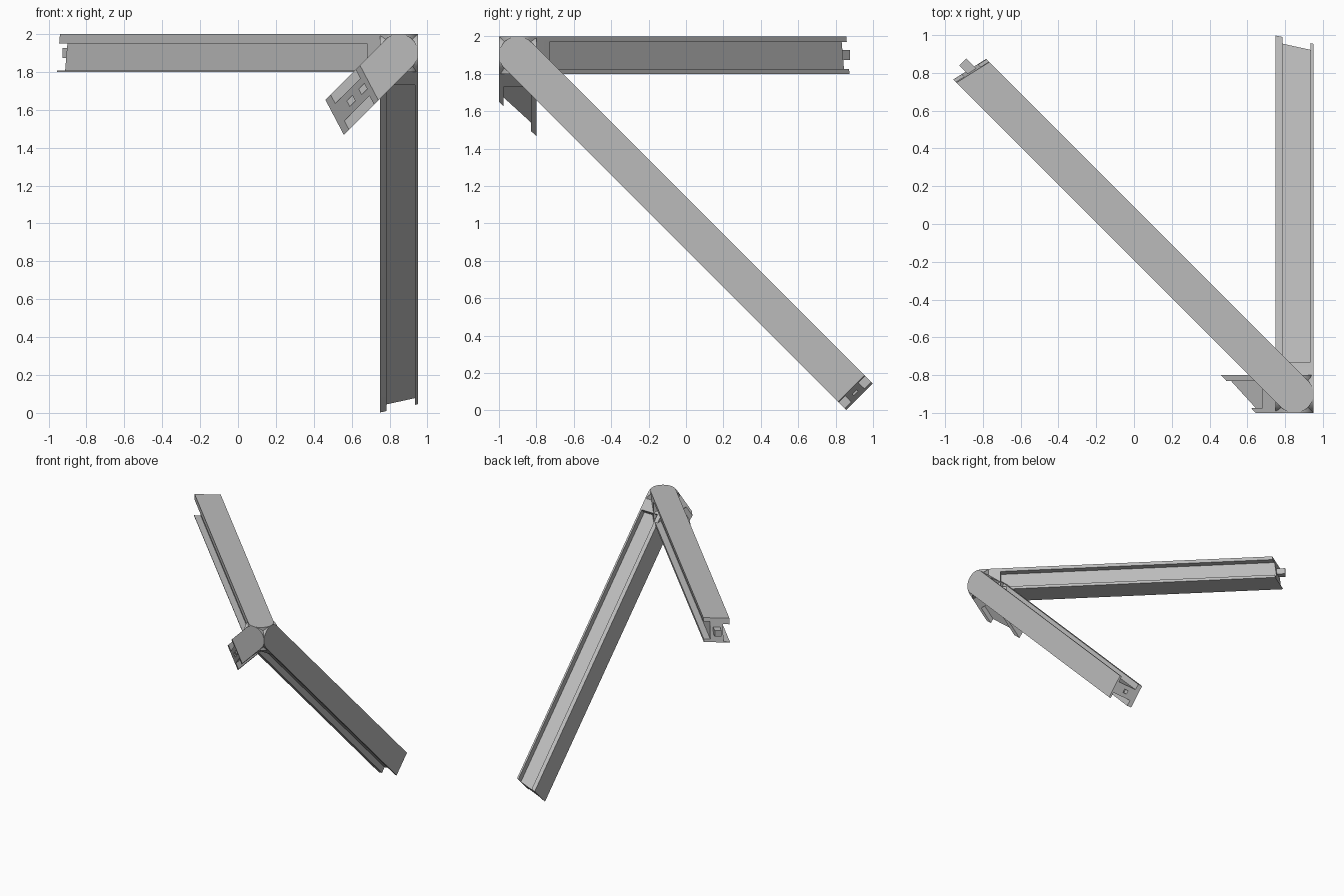
import bpy, bmesh, math
from mathutils import Matrix, Vector

old = bpy.data.objects.get("Cube")
if old:
    bpy.data.objects.remove(old, do_unlink=True)

grey = bpy.data.materials.new("plain_grey")
grey.use_nodes = True
COLOUR = (0.5, 0.5, 0.5, 1)
grey.diffuse_color = COLOUR
grey.node_tree.nodes["Principled BSDF"].inputs["Base Color"].default_value = COLOUR

PIVOT = Vector((0.85, -0.9, 1.9))
R = 0.1              # half width of every arm
START = 0.14         # where the side channels begin
WEB = 0.05           # half thickness of the web between the channels


def frame(along, normal):
    """Arm axes: x along the arm, y across it, z normal to the plates."""
    t, w = Vector(along).normalized(), Vector(normal)
    return Matrix.Translation(PIVOT) @ Matrix((t, w.cross(t), w)).transposed().to_4x4()


def make_object(name, bm, matrix):
    bmesh.ops.recalc_face_normals(bm, faces=bm.faces)
    mesh = bpy.data.meshes.new(name)
    bm.to_mesh(mesh)
    bm.free()
    mesh.transform(matrix)
    mesh.materials.append(grey)
    ob = bpy.data.objects.new(name, mesh)
    bpy.context.collection.objects.link(ob)
    return ob


def box(name, low, high, matrix):
    bm = bmesh.new()
    bmesh.ops.create_cube(bm, size=1)
    low, high = Vector(low), Vector(high)
    for v in bm.verts:
        v.co = (low + high) / 2 + Vector(a * b for a, b in zip(v.co, high - low))
    return make_object(name, bm, matrix)


def carve(ob, cutters):
    for cutter in cutters:
        cutter.hide_render = True
        mod = ob.modifiers.new("cut", "BOOLEAN")
        mod.operation, mod.solver, mod.object = "DIFFERENCE", "EXACT", cutter
    graph = bpy.context.evaluated_depsgraph_get()
    mesh = bpy.data.meshes.new_from_object(ob.evaluated_get(graph))
    ob.modifiers.clear()
    ob.data = mesh
    for cutter in cutters:
        bpy.data.objects.remove(cutter, do_unlink=True)


def arm(name, matrix, length, slope_y, slope_z, channels, holes=()):
    """Round-ended bar with a slanted far end, a channel in each side and sockets."""
    bm = bmesh.new()
    steps = 32
    outline = [(R * math.cos(a), R * math.sin(a)) for a in
               (math.pi / 2 + math.pi * i / steps for i in range(steps + 1))]
    outline += [(length, -R), (length, R)]
    face = bm.faces.new([bm.verts.new((x, y, -R)) for x, y in outline])
    top = bmesh.ops.extrude_face_region(bm, geom=[face])["geom"]
    bmesh.ops.translate(bm, verts=[g for g in top if isinstance(g, bmesh.types.BMVert)],
                        vec=(0, 0, 2 * R))
    for v in bm.verts:
        if v.co.x > R:
            v.co.x += slope_y * v.co.y + slope_z * v.co.z
    ob = make_object(name, bm, matrix)
    cutters = []
    for side, (lower, upper) in zip((1, -1), channels):
        y0, y1 = sorted((side * WEB, side * 2 * R))
        cutters.append(box("channel_cutter", (START, y0, lower - R),
                           (length + 1, y1, R - upper), matrix))
    for z in holes:
        x = length + slope_z * z
        cutters.append(box("socket_cutter", (x - 0.04, -0.016, z - 0.016),
                           (x + 0.04, 0.016, z + 0.016), matrix))
    carve(ob, cutters)
    bpy.ops.object.select_all(action="DESELECT")
    ob.select_set(True)
    bpy.context.view_layer.objects.active = ob
    bpy.ops.object.shade_smooth_by_angle(angle=math.radians(30))
    return ob


# Level arm with a peg on its end
level = frame((-1, 1, 0), (0, 0, 1))
arm("level_arm", level, 2.42, 0.23, -0.12, [(0.006, 0.05), (0.025, 0.03)])
box("end_peg", (2.38, -0.026, -0.026), (2.485, 0.026, 0.026), level)

# Long sloping arm with one socket
arm("sloping_arm", frame((0, 1, -1), (1, 0, 0)), 2.553, 0, -0.31,
    [(0.035, 0.015)] * 2, holes=[0])

# Short mitred arm with two sockets
arm("short_arm", frame((-1, 0, -1), (0, 1, 0)), 0.352, -0.31, 1.29,
    [(0.025, 0.03)] * 2, holes=[-0.064, 0.005])
